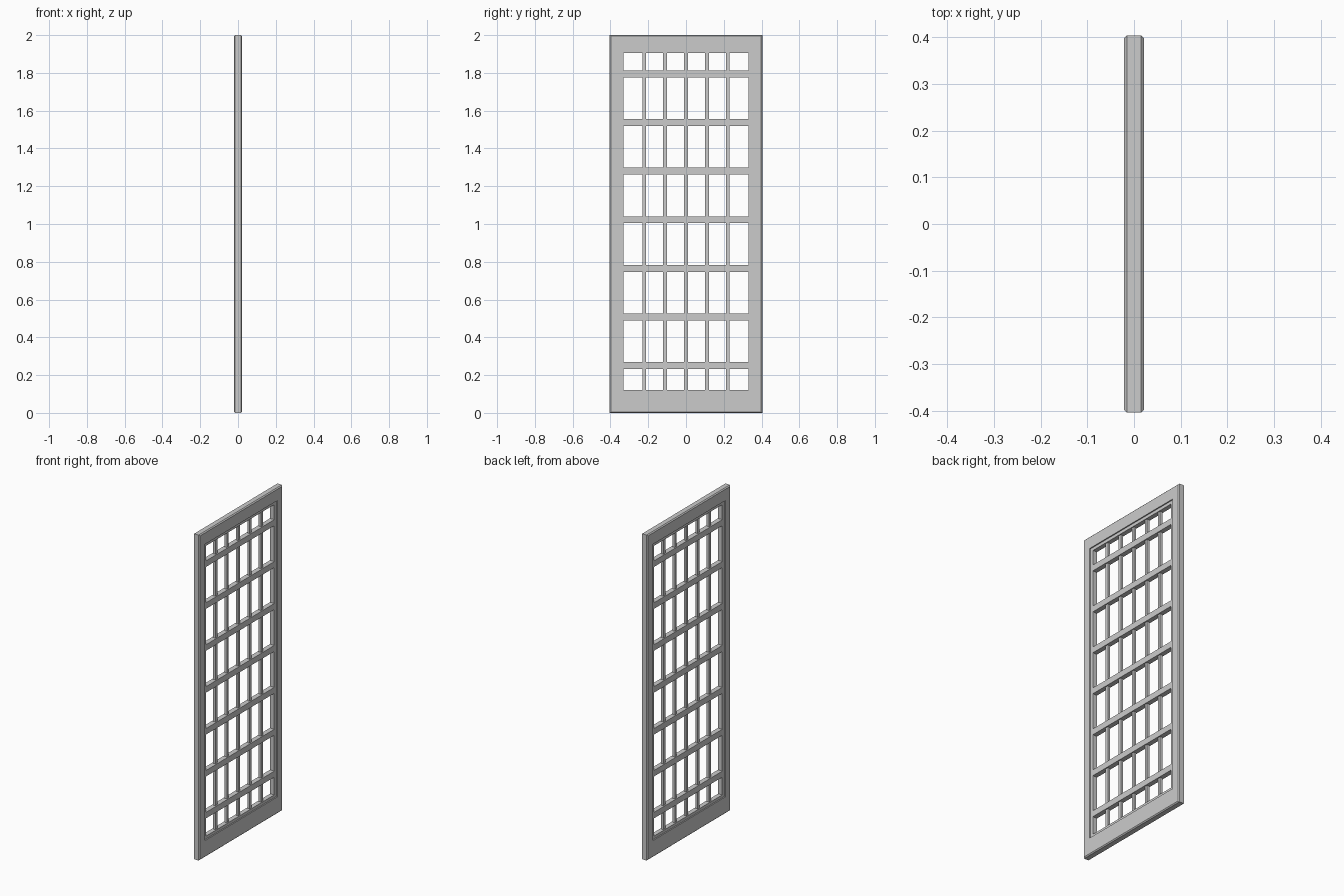
import bpy
import bmesh
from mathutils import Matrix, Vector

cube = bpy.data.objects.get("Cube")
if cube:
    bpy.data.objects.remove(cube, do_unlink=True)

# One plain grey for the whole panel
grey = bpy.data.materials.new("light_grey")
grey.use_nodes = True
colour = (0.6, 0.6, 0.6, 1)
grey.diffuse_color = colour
grey.node_tree.nodes["Principled BSDF"].inputs["Base Color"].default_value = colour


def finish(name, bm):
    bmesh.ops.recalc_face_normals(bm, faces=bm.faces)
    mesh = bpy.data.meshes.new(name)
    bm.to_mesh(mesh)
    bm.free()
    mesh.materials.append(grey)
    obj = bpy.data.objects.new(name, mesh)
    bpy.context.collection.objects.link(obj)
    return obj


def bar(name, centre, size):
    bm = bmesh.new()
    bmesh.ops.create_cube(bm, size=1, matrix=Matrix.Translation(centre) @ Matrix.Diagonal((*size, 1)))
    return finish(name, bm)


# Rectangles of the frame: half width, bottom, top
HALF_DEPTH, LIP_DEPTH, BEVEL = 0.021, 0.014, 0.006
outer = (0.404, 0, 2)
face_edge = (outer[0] - BEVEL, BEVEL, 2 - BEVEL)
rebate = (0.352, 0.104, 1.924)
opening = (0.331, 0.122, 1.905)

# Frame section, from the outer edge over the face and lip, mirrored front to back
section = [
    (outer, HALF_DEPTH - BEVEL),
    (face_edge, HALF_DEPTH),
    (rebate, HALF_DEPTH),
    (rebate, LIP_DEPTH),
    (opening, LIP_DEPTH),
]
section += [(rect, -x) for rect, x in reversed(section)]

bm = bmesh.new()
rings = []
for (half, low, high), x in section:
    corners = [(-half, low), (half, low), (half, high), (-half, high)]
    rings.append([bm.verts.new((x, y, z)) for y, z in corners])
for i, ring in enumerate(rings):
    last = rings[i - 1]
    for j in range(4):
        bm.faces.new((last[j - 1], last[j], ring[j], ring[j - 1]))
finish("frame", bm)

# Wide rails across the opening
width = 2 * opening[0]
for i in range(7):
    z = 0.25 + i * 0.2575
    bar(f"rail_{i + 1}", Vector((0, 0, z)), (0.03, width, 0.037))

# Thin upright bars behind the rails
height = opening[2] - opening[1]
middle = (opening[2] + opening[1]) / 2
for i in range(5):
    y = (i - 2) * 0.111
    bar(f"upright_{i + 1}", Vector((0, y, middle)), (0.016, 0.019, height))
